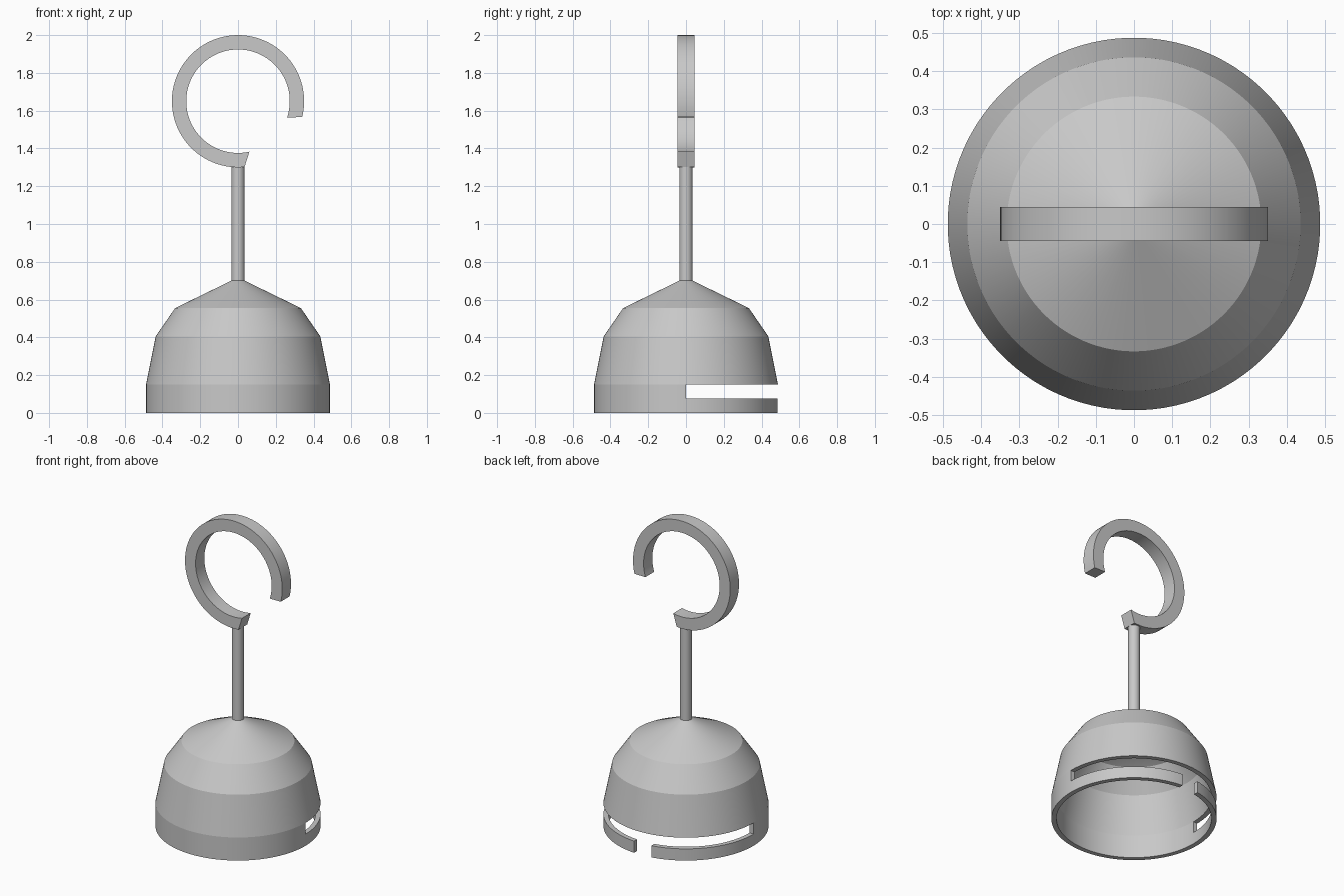
import bpy, bmesh, math
from mathutils import Matrix

cube = bpy.data.objects.get("Cube")
if cube:
    bpy.data.objects.remove(cube, do_unlink=True)

grey = bpy.data.materials.new("plain grey")
colour = (0.58, 0.58, 0.58, 1)
grey.diffuse_color = colour
grey.use_nodes = True
for node in grey.node_tree.nodes:
    if node.type == 'BSDF_PRINCIPLED':
        node.inputs["Base Color"].default_value = colour


def make(name, bm):
    bmesh.ops.recalc_face_normals(bm, faces=bm.faces)
    mesh = bpy.data.meshes.new(name)
    bm.to_mesh(mesh)
    bm.free()
    mesh.materials.append(grey)
    obj = bpy.data.objects.new(name, mesh)
    bpy.context.collection.objects.link(obj)
    return obj


def activate(obj):
    bpy.ops.object.select_all(action='DESELECT')
    obj.select_set(True)
    bpy.context.view_layer.objects.active = obj


def smooth(obj):
    activate(obj)
    bpy.ops.object.shade_smooth_by_angle(angle=math.radians(9))


def revolve(name, profile, steps):
    bm = bmesh.new()
    turn = Matrix.Rotation(math.pi / steps, 3, 'Z')
    verts = [bm.verts.new((r, 0, z)) for r, z in profile]
    edges = [bm.edges.new(pair) for pair in zip(verts, verts[1:])]
    bmesh.ops.rotate(bm, verts=verts, cent=(0, 0, 0), matrix=turn)
    bmesh.ops.spin(bm, geom=verts + edges, cent=(0, 0, 0), axis=(0, 0, 1),
                   angle=math.tau, steps=steps, use_merge=False)
    bmesh.ops.remove_doubles(bm, verts=bm.verts, dist=1e-4)
    return make(name, bm)


def cut_box(target, low, high):
    # Subtract an axis-aligned box, then discard it
    bm = bmesh.new()
    bmesh.ops.create_cube(bm, size=1)
    for v in bm.verts:
        v.co = [h if c > 0 else l for c, l, h in zip(v.co, low, high)]
    cutter = make("cutter", bm)
    cutter.hide_render = True
    mod = target.modifiers.new("cut", 'BOOLEAN')
    mod.operation, mod.solver, mod.object = 'DIFFERENCE', 'EXACT', cutter
    activate(target)
    bpy.ops.object.modifier_apply(modifier=mod.name)
    bpy.data.objects.remove(cutter, do_unlink=True)


# Hollow bell-shaped cap, open underneath
bell = revolve("bell_cap", [
    (0, 0.70), (0.035, 0.70), (0.333, 0.555), (0.436, 0.405), (0.487, 0.15), (0.487, 0),
    (0.457, 0), (0.457, 0.15), (0.407, 0.395), (0.313, 0.53), (0, 0.67)], 96)

# Locking slot around the back half, and its entry gap in the rim
cut_box(bell, (-0.6, 0, 0.076), (0.6, 0.6, 0.149))
cut_box(bell, (-0.086, 0.3, -0.1), (0.034, 0.6, 0.1))
smooth(bell)

# Stem
stem = revolve("stem", [(0, 0.69), (0.035, 0.69), (0.035, 1.31), (0, 1.31)], 64)
smooth(stem)

# Open hook: flat ring with one level end and one slanted end
bm = bmesh.new()
count = 72


def arc(radius, start, end, y):
    points = []
    for i in range(count + 1):
        a = math.radians(start + (end - start) * i / count)
        points.append(bm.verts.new((radius * math.cos(a), y, 1.65 + radius * math.sin(a))))
    return points


rails = [arc(0.35, -14, 275.7, -0.045), arc(0.35, -14, 275.7, 0.045),
         arc(0.274, -18.1, 282.7, 0.045), arc(0.274, -18.1, 282.7, -0.045)]
for a, b in zip(rails, rails[1:] + rails[:1]):
    for i in range(count):
        bm.faces.new((a[i], a[i + 1], b[i + 1], b[i]))
for end in (0, -1):
    bm.faces.new([rail[end] for rail in rails])
smooth(make("hook", bm))
